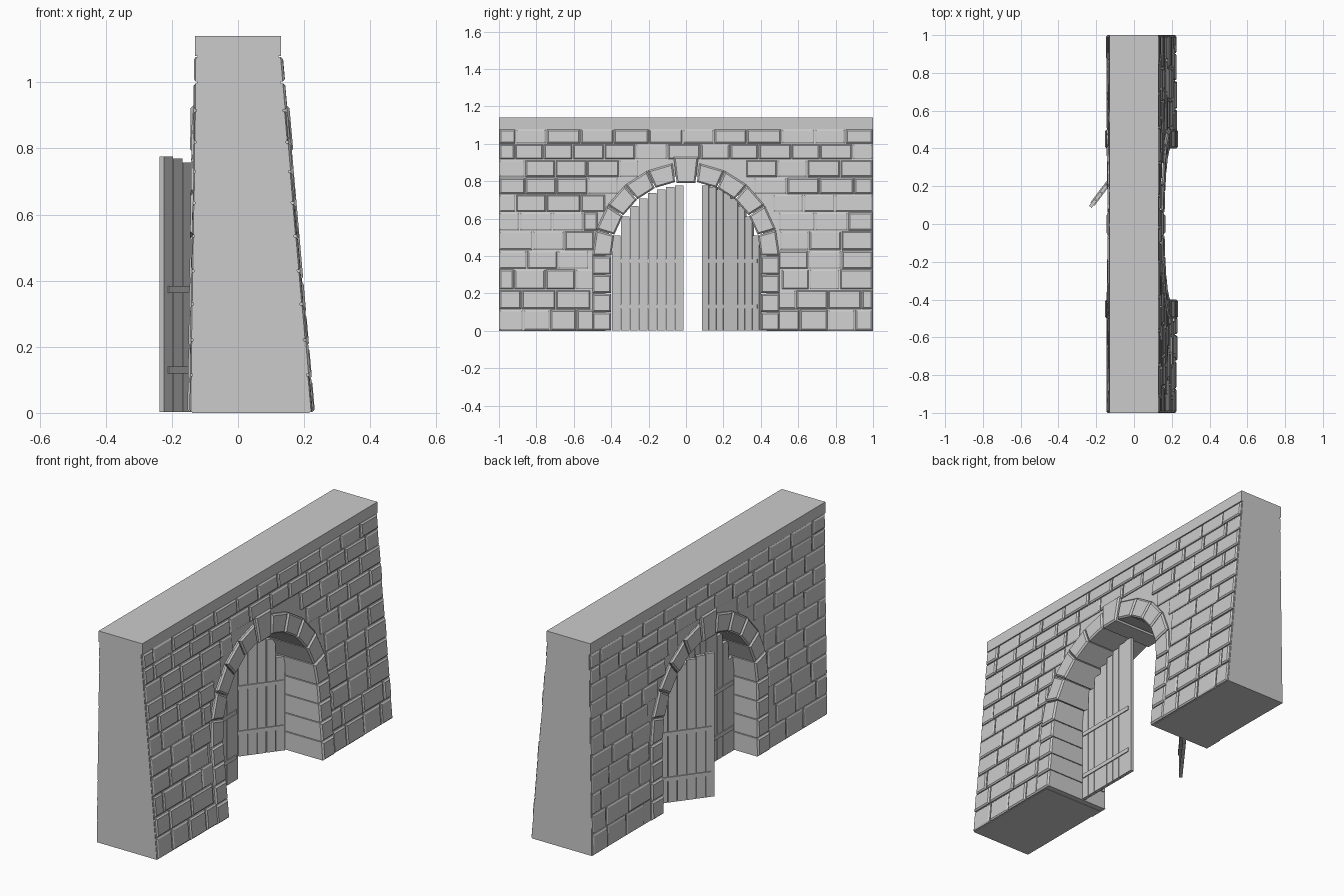
import bpy, math, random
from mathutils import Vector, Matrix

if "Cube" in bpy.data.objects:
    bpy.data.objects.remove(bpy.data.objects["Cube"])

random.seed(4)
SPRING, R_IN, R_OUT = 0.40, 0.40, 0.50


def front(z):          # battered face, +x
    return 0.217 - 0.088 * z


def back(z):           # nearly upright face, -x
    return -0.139 + 0.015 * z


def inset(poly, d):
    out = []
    for i, p in enumerate(poly):
        a = (poly[i - 1] - p).normalized()
        b = (poly[(i + 1) % len(poly)] - p).normalized()
        out.append(p + (a + b) * d)
    return out


def loft(poly, rings, verts, faces):
    """Loft a y-z outline through rings of (inset, x function)."""
    base, n = len(verts), len(poly)
    for d, fx in rings:
        pts = inset(poly, d) if d else poly
        verts += [(fx(p.y), p.x, p.y) for p in pts]
    for k in range(len(rings) - 1):
        for i in range(n):
            a, b = base + k * n + i, base + k * n + (i + 1) % n
            faces.append((a, b, b + n, a + n))
    faces.append(tuple(range(base + n - 1, base - 1, -1)))
    top = base + (len(rings) - 1) * n
    faces.append(tuple(range(top, top + n)))


def make(name, verts, faces):
    me = bpy.data.meshes.new(name)
    me.from_pydata(verts, [], faces)
    ob = bpy.data.objects.new(name, me)
    bpy.context.collection.objects.link(ob)
    return ob


def outline(*pts):
    return [Vector(p) for p in pts]


def rect(y0, y1, z0, z1):
    return outline((y0, z0), (y1, z0), (y1, z1), (y0, z1))


def box(y0, y1, z0, z1, x0, x1, v, f):
    loft(rect(y0, y1, z0, z1), [(0, lambda z: x0), (0, lambda z: x1)], v, f)


# Wall core with arched passage
arc = [(0.43 * math.cos(math.pi * i / 24), SPRING + 0.43 * math.sin(math.pi * i / 24))
       for i in range(25)]
core = outline((0.43, 0), (1, 0), (1, 1.08), (-1, 1.08), (-1, 0), (-0.43, 0), *arc[::-1])
v, f = [], []
loft(core, [(0, back), (0, front)], v, f)
make("wall_core", v, f)

# Flat coping along the top
v, f = [], []
box(-1, 1, 1.08, 1.14, -0.13, 0.13, v, f)
make("coping", v, f)

# Facing bricks: course heights, then (first length, brick length) per course
LEVELS = [0, .115, .22, .33, .43, .535, .635, .73, .82, .915, 1.0, 1.08]
COURSES = [(.13, .15), (.12, .18), (.08, .16), (.15, .17), (.18, .16), (.11, .18),
           (.09, .17), (.14, .175), (.14, .165), (.085, .165), (.09, .178)]


def bricks(name, face, s):
    v, f = [], []
    for (first, length), z0, z1 in zip(COURSES, LEVELS, LEVELS[1:]):
        h = max(z0 - SPRING, 0)
        clear = math.sqrt(max(0.49 ** 2 - h * h, 0))   # arch half width here
        edges = [-1, -1 + first]
        while edges[-1] < 1:
            edges.append(edges[-1] + length * random.uniform(.92, 1.08))
        edges[-1] = 1
        if edges[-1] - edges[-2] < 0.05:
            edges.pop(-2)
        for a, b in zip(edges, edges[1:]):
            spans = [(a, b)]
            if clear:
                spans = [(a, min(b, -clear)), (max(a, clear), b)]
            for y0, y1 in spans:
                if y1 - y0 < min(0.075, (b - a) * .9):
                    continue
                q = rect(y0 + .003, y1 - .003, z0 + .003, z1 - .003)
                t = random.uniform(.008, .014)
                if s < 0:
                    q = [Vector((-p.x, p.y)) for p in q]
                    t *= .7
                loft(q, [(0, lambda z: face(z) - s * .01),
                         (0, lambda z: face(z) + s * t * .5),
                         (.007, lambda z: face(z) + s * t)], v, f)
    make(name, v, f)


bricks("front_bricks", front, 1)
bricks("back_bricks", back, -1)

# Arch stones running through the wall
v, f = [], []


def arch_stone(q, extra=0.0):
    loft(q, [(.008, lambda z: back(z) - .014 - extra),
             (0, lambda z: back(z) - .006 - extra),
             (0, lambda z: front(z) + .008 + extra),
             (.008, lambda z: front(z) + .016 + extra)], v, f)


for s in (-1, 1):
    for i in range(4):
        q = rect(R_IN, R_OUT, i * .1 + .002, i * .1 + .098)
        arch_stone([Vector((s * p.x, p.y)) for p in q][::s])
    step = math.radians(82 / 5)
    for i in range(5):
        a0, a1 = i * step + .006, (i + 1) * step - .006
        q = [(s * r * math.cos(a), SPRING + r * math.sin(a))
             for r, a in ((R_IN, a0), (R_OUT, a0), (R_OUT, a1), (R_IN, a1))]
        arch_stone(outline(*q)[::s])
arch_stone(outline((-.05, .79), (.05, .79), (.066, .93), (-.066, .93)), .004)
make("arch_stones", v, f)


# Plank door leaves with cross battens, modelled from the hinge at y = 0
def door(name, s, angle):
    v, f = [], []
    w = 0.385 / 8
    for i in range(8):
        mid = (i + .5) * w                       # distance from the meeting edge
        top = SPRING + math.sqrt(.377 ** 2 - mid ** 2)
        y0, y1 = .385 - (i + 1) * w + .0015, .385 - i * w - .0015
        box(y0, y1, .003, top, -.009, .009, v, f)
    for z in (.13, .373):
        box(.01, .365, z - .011, z + .011, -.014, .014, v, f)
    ob = make(name, v, f)
    if s > 0:                                     # leaf runs towards -y
        ob.data.transform(Matrix.Scale(-1, 4, (0, 1, 0)))
    ob.data.transform(Matrix.Rotation(angle, 4, 'Z'))
    ob.data.transform(Matrix.Translation((0, s * .397, 0)))


door("closed_door_leaf", -1, 0)
door("open_door_leaf", 1, -math.radians(37))

# Consistent outward normals
import bmesh
for ob in bpy.data.objects:
    bm = bmesh.new()
    bm.from_mesh(ob.data)
    bmesh.ops.recalc_face_normals(bm, faces=bm.faces)
    bm.to_mesh(ob.data)
    bm.free()
